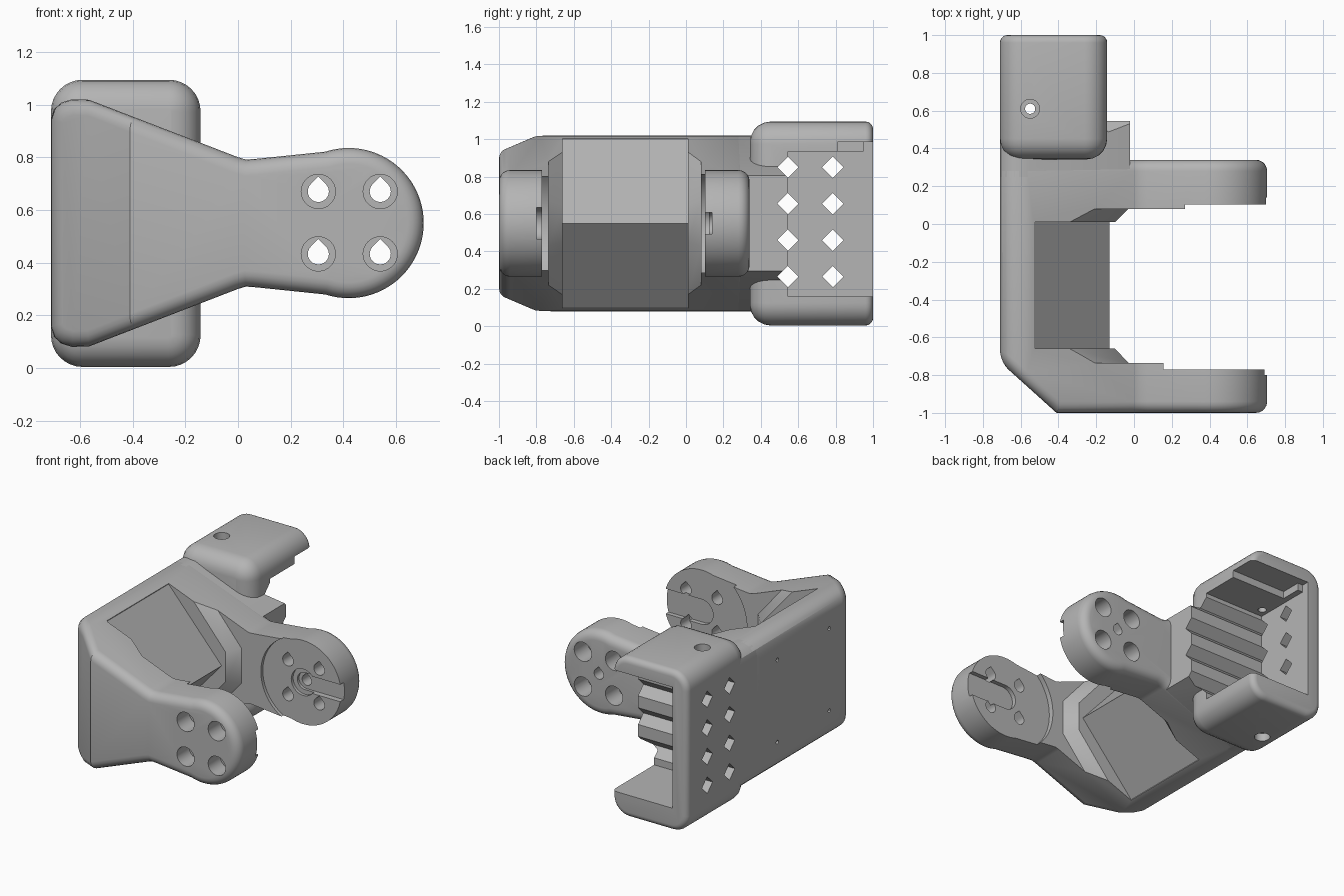
import bpy, bmesh, math

cube = bpy.data.objects.get("Cube")
if cube:
    bpy.data.objects.remove(cube)

grey = bpy.data.materials.new("plain grey")
grey.use_nodes = True
COLOUR = (0.46, 0.46, 0.46, 1)
grey.diffuse_color = COLOUR
grey.node_tree.nodes["Principled BSDF"].inputs["Base Color"].default_value = COLOUR

MID = 0.55          # height of the mirror plane
HUB = 0.42          # x of the arm hubs


def place(p, axis, d):
    """Put a 2D point at depth d along an axis."""
    a, b = p
    return {"x": (d, a, b), "y": (a, d, b), "z": (a, b, d)}[axis]


def loft(sections, axis="y"):
    """Closed solid through (depth, points) sections."""
    bm = bmesh.new()
    rings = [[bm.verts.new(place(p, axis, d)) for p in pts] for d, pts in sections]
    n = len(rings[0])
    for r, s in zip(rings, rings[1:]):
        for i in range(n):
            j = (i + 1) % n
            bm.faces.new((r[i], r[j], s[j], s[i]))
    bm.faces.new(rings[0])
    bm.faces.new(rings[-1])
    bmesh.ops.recalc_face_normals(bm, faces=bm.faces)
    return bm


def prism(pts, lo, hi, axis="y"):
    return loft([(lo, pts), (hi, pts)], axis)


def to_object(bm, name):
    bmesh.ops.recalc_face_normals(bm, faces=bm.faces)
    mesh = bpy.data.meshes.new(name)
    bm.to_mesh(mesh)
    bm.free()
    mesh.materials.append(grey)
    ob = bpy.data.objects.new(name, mesh)
    bpy.context.collection.objects.link(ob)
    return ob


def cut(ob, *solids):
    """Subtract each solid from the object."""
    for bm in solids:
        tool = to_object(bm, "cutter")
        tool.hide_render = True
        mod = ob.modifiers.new("cut", "BOOLEAN")
        mod.operation, mod.solver, mod.object = "DIFFERENCE", "EXACT", tool
        bpy.context.view_layer.objects.active = ob
        bpy.ops.object.modifier_apply(modifier=mod.name)
        bpy.data.objects.remove(tool)


def arc(cx, cy, r, start, end, n):
    out = []
    for i in range(n + 1):
        a = math.radians(start + (end - start) * i / n)
        out.append((cx + r * math.cos(a), cy + r * math.sin(a)))
    return out


def circle(cx, cy, r, n=32):
    return arc(cx, cy, r, 0, 360, n)[:-1]


def teardrop(cx, cy, r):
    return [(cx, cy + r * 1.41)] + arc(cx, cy, r, 135, 405, 18)


def diamond(cx, cy, r):
    return circle(cx, cy, r, 4)


def rect(x0, y0, x1, y1):
    return [(x0, y0), (x1, y0), (x1, y1), (x0, y1)]


def slot(r):
    """Round-ended groove from the hub out past the arm tip."""
    return arc(HUB, MID, r, 90, 270, 16) + [(0.9, MID - r), (0.9, MID + r)]


def mirrored(half):
    """Close an upper half outline with its mirror image."""
    top = [(x, MID + h) for x, h in half]
    low = [(x, MID - h) for x, h in reversed(half) if h > 1e-4]
    return top + low


def round_ends(bm, sign, width):
    """Round the rim of the end faces that look along sign * y."""
    rim = []
    for e in bm.edges:
        ny = sorted((f.normal.y * sign for f in e.link_faces))
        if len(ny) == 2 and ny[1] > 0.6 and abs(ny[0]) < 0.1:
            rim.append(e)
    bmesh.ops.bevel(bm, geom=rim, offset=width, segments=5, profile=0.5,
                    affect="EDGES", clamp_overlap=False)
    bm.normal_update()


# Tapered body with two arms
corner = [(-0.71, 0.39), (-0.7, 0.43), (-0.672, 0.457), (-0.63, 0.47), (-0.565, 0.468)]
hub_arc = [(x, max(h, 0)) for x, h in arc(HUB, 0, 0.285, 108, 0, 24)]
outline = mirrored(corner + [(0.0, 0.25), (0.03, 0.241), (0.07, 0.244)] + hub_arc)
bm = prism(outline, -1, 0.34)
cutting = bmesh.ops.bisect_plane(
    bm, geom=bm.verts[:] + bm.edges[:] + bm.faces[:], plane_co=(-0.71, -0.73, 0),
    plane_no=(-0.27, -0.30, 0), clear_outer=True)
rim = [g for g in cutting["geom_cut"] if isinstance(g, bmesh.types.BMEdge)]
bmesh.ops.holes_fill(bm, edges=rim, sides=0)
bmesh.ops.recalc_face_normals(bm, faces=bm.faces)
round_ends(bm, -1, 0.06)
round_ends(bm, 1, 0.06)
body = to_object(bm, "arm_bracket")

# Gap between the arms: wedge-shaped spine and sloped shoulders
spine = mirrored([(0.9, 0.7), (-0.53, 0.7), (-0.53, 0.45), (-0.13, 0)])
inner = mirrored([(0.9, 0.7), (-0.57, 0.65), (-0.1, 0.1)])
outer = mirrored([(0.9, 0.7), (-0.48, 0.65), (-0.03, 0.12)])
cut(body, loft([(-0.735, outer), (-0.66, inner), (0.01, inner), (0.08, outer)]),
    prism(spine, -0.66, 0.01))

# Round seats, grooves and hub hole on the inner arm faces
cut(body,
    prism(circle(HUB, MID, 0.365, 64), -0.77, -0.6),
    prism(circle(HUB, MID, 0.304, 64), 0.0, 0.102),
    prism(slot(0.085), -0.8, -0.6),
    prism(slot(0.058), 0.0, 0.14),
    prism(circle(HUB, MID, 0.09), 0.0, 0.122),
    prism(teardrop(HUB, MID, 0.035), 0.0, 0.5))

# Screw holes with wide outer ends through both arms
for x in (0.305, 0.54):
    for z in (0.433, 0.67):
        cut(body, prism(teardrop(x, z, 0.04), -1.1, 0.5),
            prism(circle(x, z, 0.065), -1.1, -0.87),
            prism(circle(x, z, 0.065), 0.2, 0.5))

# Pin holes in the flat back
for y in (-0.53, 0.03):
    for z in (0.27, 0.83):
        cut(body, prism(circle(y, z, 0.013, 12), -0.8, -0.62, "x"))

# Toothed block behind the rear arm
block = to_object(prism(mirrored(corner + [(-0.02, 0.256)]), 0.25, 0.545), "toothed_block")

# Socket with rounded corners, open to the back and to the left
R = 0.12
X0, X1, Z0, Z1 = -0.71, -0.142, 0.004, 1.094
rounded = (arc(X1 - R, Z1 - R, R, 0, 90, 8) + arc(X0 + R, Z1 - R, R, 90, 180, 8)
           + arc(X0 + R, Z0 + R, R, 180, 270, 8) + arc(X1 - R, Z0 + R, R, 270, 360, 8))
bm = prism(rounded, 0.342, 1)
round_ends(bm, -1, 0.11)
round_ends(bm, 1, 0.04)
socket = to_object(bm, "socket")
cut(socket, prism(rect(-0.6, 0.16, 0.2, 0.935), 0.545, 1.2),
    prism(rect(-0.56, 0.9, 0.2, 0.985), 0.81, 0.955),
    prism(rect(-0.6, 0.9, 0.2, 0.985), 0.95, 1.2))

# Diamond openings; the first row also forms the tooth grooves
for z in (0.265, 0.46, 0.655, 0.85):
    cut(block, prism(diamond(0.545, z, 0.057), -0.9, 0.2, "x"))
    for y in (0.545, 0.785):
        cut(socket, prism(diamond(y, z, 0.057), -0.9, 0.2, "x"))

# Vertical screw holes with countersinks in the socket flanges
cut(socket, prism(circle(-0.55, 0.61, 0.027), -0.2, 1.3, "z"),
    prism(circle(-0.55, 0.61, 0.05), 1.04, 1.3, "z"),
    prism(circle(-0.55, 0.61, 0.05), -0.2, 0.06, "z"))

# Smooth curved surfaces, keeping edges sharp
for ob in (body, block, socket):
    bpy.ops.object.select_all(action="DESELECT")
    ob.select_set(True)
    bpy.context.view_layer.objects.active = ob
    bpy.ops.object.shade_smooth_by_angle(angle=math.radians(30))
